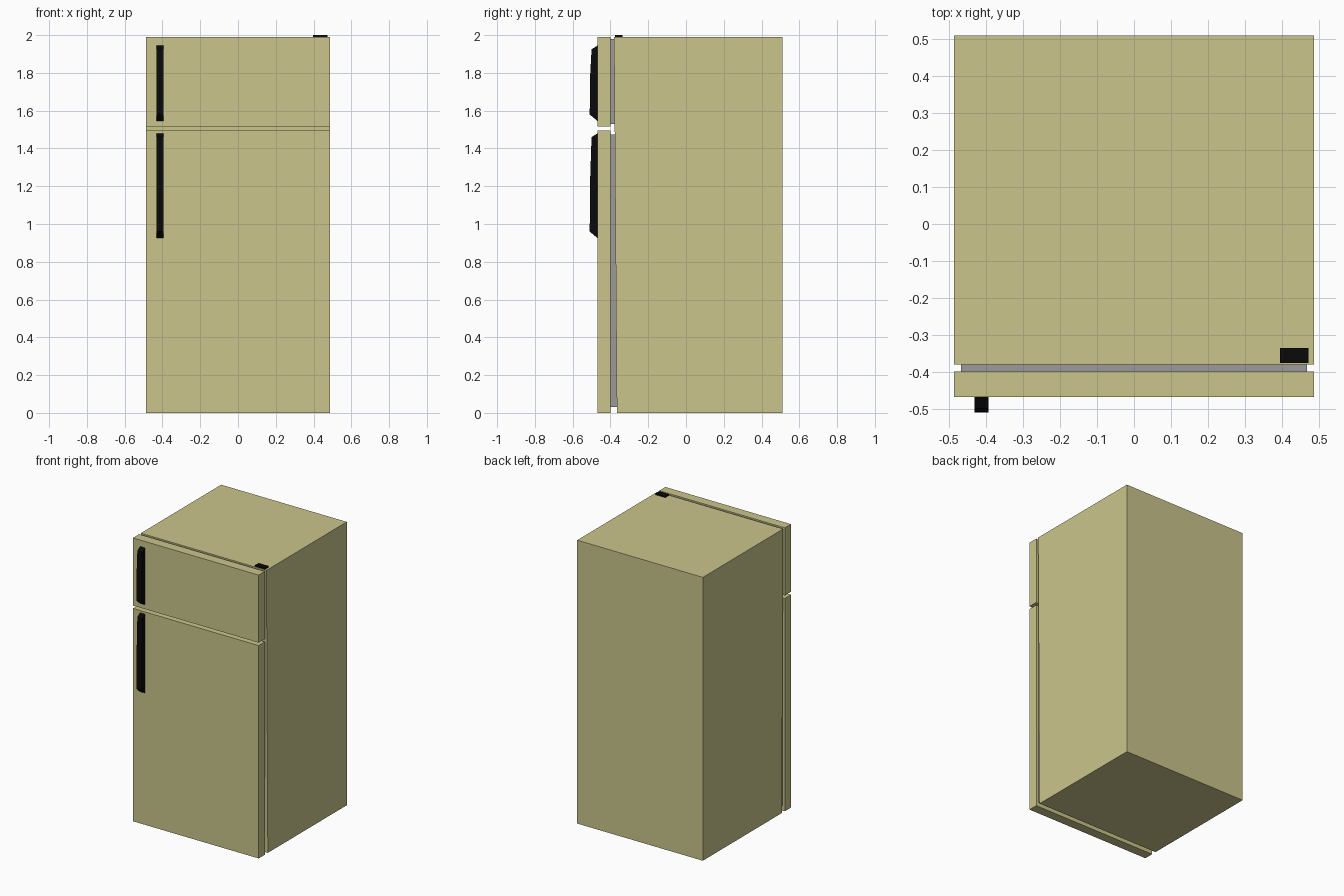
import bpy
import bmesh

cube = bpy.data.objects.get("Cube")
if cube:
    bpy.data.objects.remove(cube, do_unlink=True)


def material(name, rgb):
    mat = bpy.data.materials.new(name)
    mat.use_nodes = True
    mat.diffuse_color = (*rgb, 1)
    bsdf = next(n for n in mat.node_tree.nodes if n.type == "BSDF_PRINCIPLED")
    bsdf.inputs["Base Color"].default_value = (*rgb, 1)
    bsdf.inputs["Roughness"].default_value = 0.6
    return mat


cream = material("pale olive enamel", (0.59, 0.56, 0.26))
grey = material("grey rubber", (0.34, 0.33, 0.32))
black = material("black plastic", (0.003, 0.003, 0.003))


def extrude_profile(name, profile, x0, x1, mat):
    """Extrude a side profile of (y, z) points across from x0 to x1."""
    bm = bmesh.new()
    face = bm.faces.new([bm.verts.new((x0, y, z)) for y, z in profile])
    out = bmesh.ops.extrude_face_region(bm, geom=[face])
    moved = [v for v in out["geom"] if isinstance(v, bmesh.types.BMVert)]
    bmesh.ops.translate(bm, verts=moved, vec=(x1 - x0, 0, 0))
    bmesh.ops.recalc_face_normals(bm, faces=bm.faces)
    mesh = bpy.data.meshes.new(name)
    bm.to_mesh(mesh)
    bm.free()
    mesh.materials.append(mat)
    obj = bpy.data.objects.new(name, mesh)
    bpy.context.collection.objects.link(obj)
    return obj


def box(name, x0, x1, y0, y1, z0, z1, mat):
    profile = [(y0, z0), (y1, z0), (y1, z1), (y0, z1)]
    return extrude_profile(name, profile, x0, x1, mat)


HALF = 0.488
HEIGHT = 1.99
DOOR_FRONT, DOOR_BACK = -0.468, -0.4


def body_front(z):
    """The front of the cabinet leans slightly forward towards the top."""
    return -0.366 - 0.015 * z / HEIGHT


# Cabinet
extrude_profile("cabinet", [(body_front(0), 0), (0.51, 0), (0.51, HEIGHT),
                            (body_front(HEIGHT), HEIGHT)], -HALF, HALF, cream)

# Doors with their gaskets and handles
doors = [("freezer", 1.515, HEIGHT, 1.53, 1.98, 1.545, 1.945),
         ("fridge", 0, 1.495, 0.03, 1.475, 0.925, 1.48)]
for name, z0, z1, g0, g1, h0, h1 in doors:
    box(name + "_door", -HALF, HALF, DOOR_FRONT, DOOR_BACK, z0, z1, cream)
    extrude_profile(name + "_gasket",
                    [(DOOR_BACK, g0), (body_front(g0), g0),
                     (body_front(g1), g1), (DOOR_BACK, g1)],
                    -0.468, 0.468, grey)
    extrude_profile(name + "_handle",
                    [(DOOR_FRONT, h0), (-0.51, h0 + 0.035),
                     (-0.507, (h0 + h1) / 2 + 0.05), (-0.5, h1 - 0.02),
                     (DOOR_FRONT, h1)], -0.432, -0.394, black)

# Hinge cover on top of the cabinet
box("hinge_cover", 0.396, 0.473, -0.376, -0.336, HEIGHT, 2.0, black)
